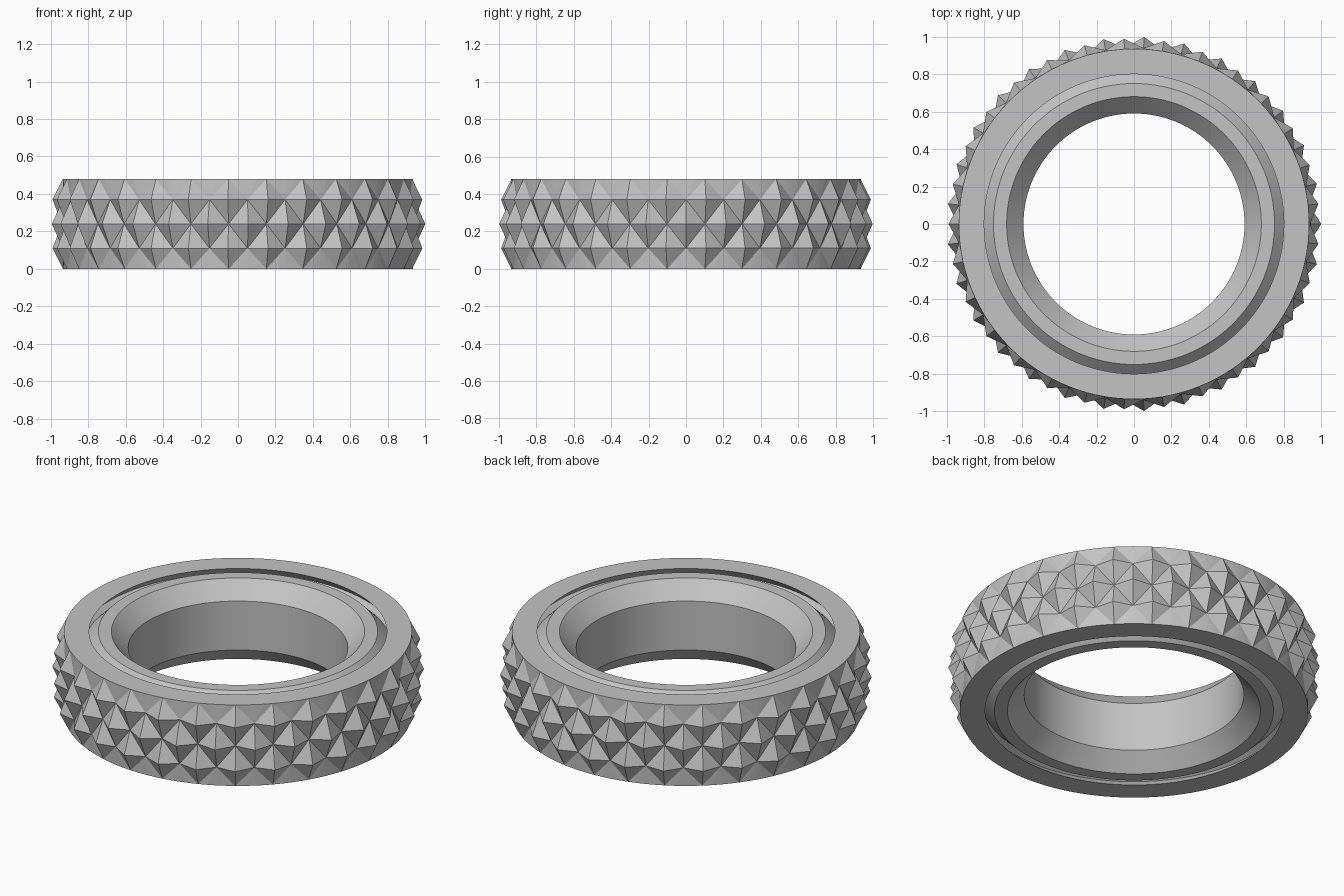
import bpy, bmesh, math

cube = bpy.data.objects.get("Cube")
if cube:
    bpy.data.objects.remove(cube, do_unlink=True)

HEIGHT = 0.48
MID = HEIGHT / 2
ROW = 0.13                # vertical step between stud rows
COLUMNS = 29              # studs per row
STEP = math.pi / COLUMNS  # half a stud, in radians
RIM = 0.935               # radius of the flat rim
VALLEY = 0.94             # radius between studs

gray = bpy.data.materials.new("plain_gray")
gray.use_nodes = True
color = (0.55, 0.55, 0.55, 1)
gray.diffuse_color = color
gray.node_tree.nodes["Principled BSDF"].inputs["Base Color"].default_value = color


def polar(k, r, z):
    """Point at k half-studs around the ring."""
    return (r * math.cos(k * STEP), r * math.sin(k * STEP), z)


def finish(bm, name):
    bmesh.ops.remove_doubles(bm, verts=bm.verts, dist=0.0005)
    mesh = bpy.data.meshes.new(name)
    bm.to_mesh(mesh)
    bm.free()
    mesh.materials.append(gray)
    obj = bpy.data.objects.new(name, mesh)
    bpy.context.collection.objects.link(obj)
    return obj


def face(bm, points, flip=False):
    if flip:
        points = points[::-1]
    bm.faces.new([bm.verts.new(p) for p in points])


def fan(bm, tip, loop, flip=False):
    for a, b in zip(loop, loop[1:]):
        face(bm, [tip, a, b], flip)


# Ring body: half profile from the outer rim through the slanted groove and bevel
upper = [(RIM, HEIGHT), (0.80, HEIGHT), (0.85, 0.43), (0.82, 0.41),
         (0.75, HEIGHT), (0.68, HEIGHT), (0.59, 0.385)]
profile = upper + [(r, HEIGHT - z) for r, z in reversed(upper)]
bm = bmesh.new()
for i in range(4 * COLUMNS):
    a, b = i / 2, (i + 1) / 2
    for p, q in zip(profile, profile[1:]):
        face(bm, [polar(a, *p), polar(b, *p), polar(b, *q), polar(a, *q)])
body = finish(bm, "ring_body")
bpy.ops.object.select_all(action='DESELECT')
body.select_set(True)
bpy.context.view_layer.objects.active = body
bpy.ops.object.shade_smooth_by_angle(angle=math.radians(25))

# Studded grip: three staggered rows of diamond pyramids
bm = bmesh.new()
for i in range(COLUMNS):
    k = 2 * i
    # Middle row stud
    loop = [polar(k + 1, VALLEY, MID), polar(k, VALLEY, MID + ROW),
            polar(k - 1, VALLEY, MID), polar(k, VALLEY, MID - ROW)]
    fan(bm, polar(k, 1.0, MID), loop + loop[:1])
    # Outer row studs and the triangles that meet the rims
    for side in (1, -1):
        flip = side < 0
        z = MID + side * ROW
        edge = MID + side * MID
        s = k + 1
        loop = [polar(s + 1, VALLEY, z), polar(s, RIM, edge),
                polar(s - 1, VALLEY, z), polar(s, VALLEY, MID)]
        fan(bm, polar(s, 0.99, z), loop + loop[:1], flip)
        arc = [polar(k + 1 - j / 2, RIM, edge) for j in range(5)]
        fan(bm, polar(k, VALLEY, z), arc, flip)
finish(bm, "studded_grip")
